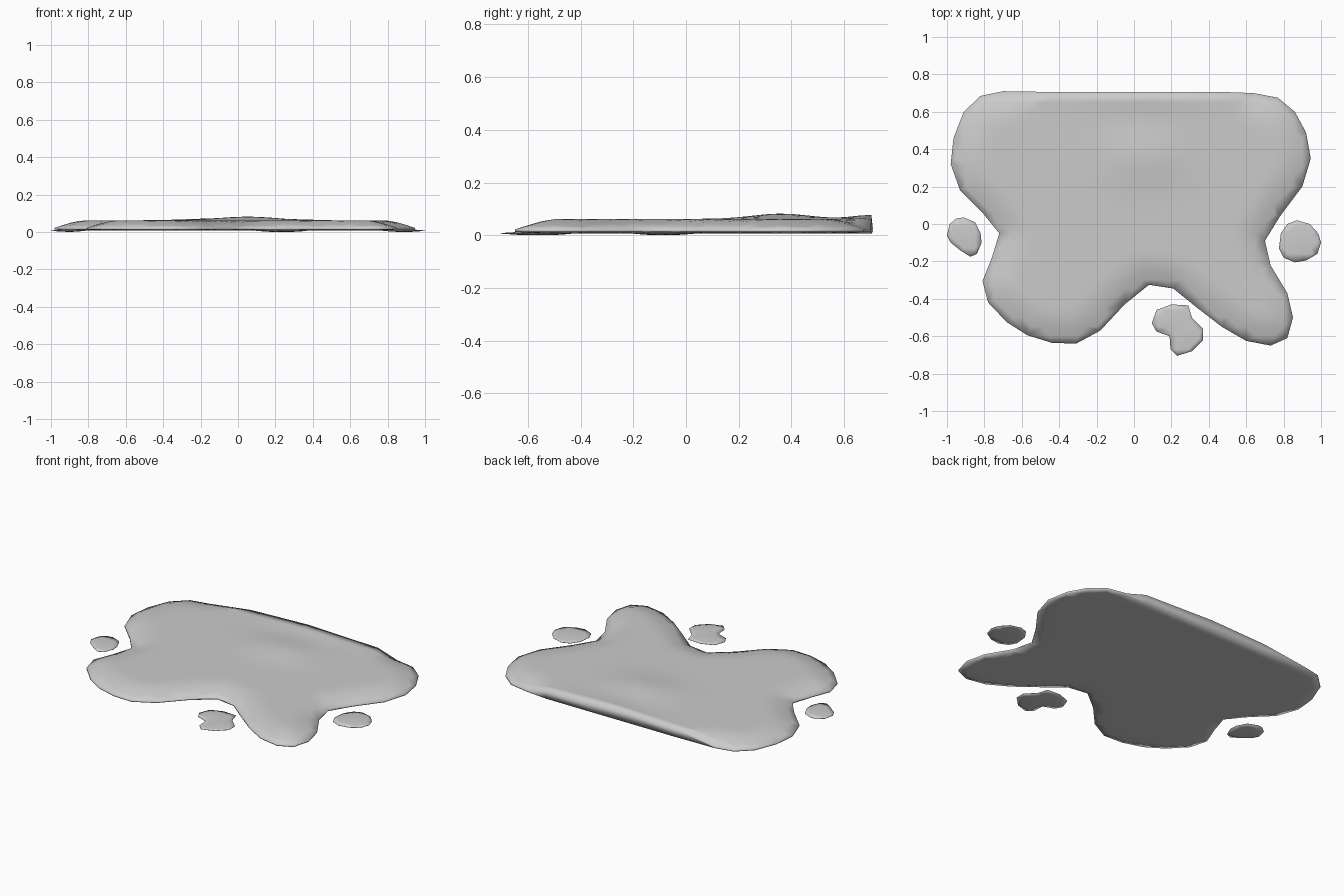
import bpy, bmesh, math
from mathutils import Vector
from mathutils.geometry import delaunay_2d_cdt, intersect_point_line

if "Cube" in bpy.data.objects:
    bpy.data.objects.remove(bpy.data.objects["Cube"])


def edge_distance(p, outline, skip_y):
    best = 9.0
    for i, a in enumerate(outline):
        b = outline[i - 1]
        if a.y > skip_y and b.y > skip_y:   # straight back wall keeps full height
            continue
        q, t = intersect_point_line(p, a, b)
        q = a.lerp(b, min(max((q - a).dot(b - a) / (b - a).length_squared, 0), 1))
        best = min(best, (p.to_2d() - q).length)
    return best


def inside(p, o):
    hit = False
    for i, a in enumerate(o):
        b = o[i - 1]
        if (a.y > p.y) != (b.y > p.y) and p.x < (b.x - a.x) * (p.y - a.y) / (b.y - a.y) + a.x:
            hit = not hit
    return hit


def pool(name, pts, top, bottom, step, skip_y=9.0):
    """Liquid sheet: outline filled with a fine grid, raised by height functions."""
    o = [Vector(p) for p in pts]
    n = len(o)
    verts = list(o)
    for i in range(int(2 / step) + 1):
        for j in range(int(2 / step) + 1):
            p = Vector((-1 + i * step, -1 + j * step))
            if inside(p, o) and edge_distance(p, o, 9.0) > step * 0.5:
                verts.append(p)
    vs, _, faces, *_ = delaunay_2d_cdt(verts, [], [list(range(n))], 1, 1e-5)
    bm = bmesh.new()
    layers = []
    for height in (top, bottom):
        layers.append([bm.verts.new((v.x, v.y, height(v, edge_distance(v, o, skip_y)))) for v in vs])
    for f in faces:
        bm.faces.new([layers[0][i] for i in f])
        bm.faces.new([layers[1][i] for i in reversed(f)])
    # close the rim
    for e in [e for e in bm.edges if e.is_boundary and e.verts[0] in set(layers[0])]:
        i, j = (layers[0].index(v) for v in e.verts)
        bm.faces.new([layers[0][i], layers[0][j], layers[1][j], layers[1][i]])
    bmesh.ops.recalc_face_normals(bm, faces=bm.faces[:])
    me = bpy.data.meshes.new(name)
    bm.to_mesh(me)
    bm.free()
    for f in me.polygons:
        f.use_smooth = True
    bpy.context.collection.objects.link(bpy.data.objects.new(name, me))


def ease(d, width):
    return math.sin(min(d / width, 1) * math.pi / 2)


def puddle_top(p, d):
    swell = 0.02 * math.exp(-((p.x - 0.05) / 0.22) ** 2 - ((p.y - 0.36) / 0.15) ** 2)
    back = 0.016 * math.exp(-((p.x - 0.05) / 0.3) ** 2 - ((p.y - 0.71) / 0.1) ** 2)
    return 0.022 + 0.04 * ease(d, 0.17) + swell + back


def puddle_bottom(p, d):
    return 0.013 - 0.006 * ease(d, 0.1)


# main puddle
puddle = [(-0.7, 0.71), (-0.4, 0.705), (0, 0.705), (0.5, 0.705), (0.64, 0.7), (0.77, 0.675),
          (0.86, 0.6), (0.92, 0.49), (0.945, 0.35), (0.9, 0.2), (0.78, 0.04), (0.7, -0.09),
          (0.73, -0.22), (0.82, -0.37), (0.85, -0.5), (0.82, -0.61), (0.73, -0.65),
          (0.6, -0.625), (0.47, -0.55), (0.34, -0.45), (0.21, -0.345), (0.08, -0.325),
          (-0.05, -0.43), (-0.18, -0.57), (-0.31, -0.64), (-0.44, -0.635), (-0.57, -0.595),
          (-0.68, -0.525), (-0.78, -0.42), (-0.81, -0.305), (-0.76, -0.18), (-0.72, -0.05),
          (-0.81, 0.06), (-0.93, 0.18), (-0.98, 0.32), (-0.965, 0.46), (-0.91, 0.6), (-0.82, 0.685)]
pool("puddle", puddle, puddle_top, puddle_bottom, 0.05, 0.69)

# small, nearly flat drops around it
drops = {
    "left_drop": [(-0.91, 0.035), (-0.85, 0.01), (-0.82, -0.05), (-0.815, -0.1), (-0.84, -0.16),
                  (-0.875, -0.175), (-0.93, -0.14), (-0.98, -0.1), (-1.0, -0.06), (-0.985, 0), (-0.95, 0.03)],
    "right_drop": [(0.87, 0.02), (0.94, 0), (0.985, -0.05), (1.0, -0.1), (0.98, -0.16), (0.92, -0.195),
                   (0.86, -0.205), (0.8, -0.18), (0.775, -0.13), (0.785, -0.05), (0.82, 0)],
    "front_drop": [(0.2, -0.43), (0.29, -0.435), (0.31, -0.5), (0.37, -0.56), (0.37, -0.62), (0.31, -0.68),
                   (0.23, -0.705), (0.195, -0.67), (0.19, -0.6), (0.12, -0.575), (0.095, -0.53), (0.12, -0.46)],
}
for name, pts in drops.items():
    pool(name, pts, lambda p, d: 0.008 + 0.006 * ease(d, 0.1),
         lambda p, d: 0.006 - 0.006 * ease(d, 0.1), 0.03)
